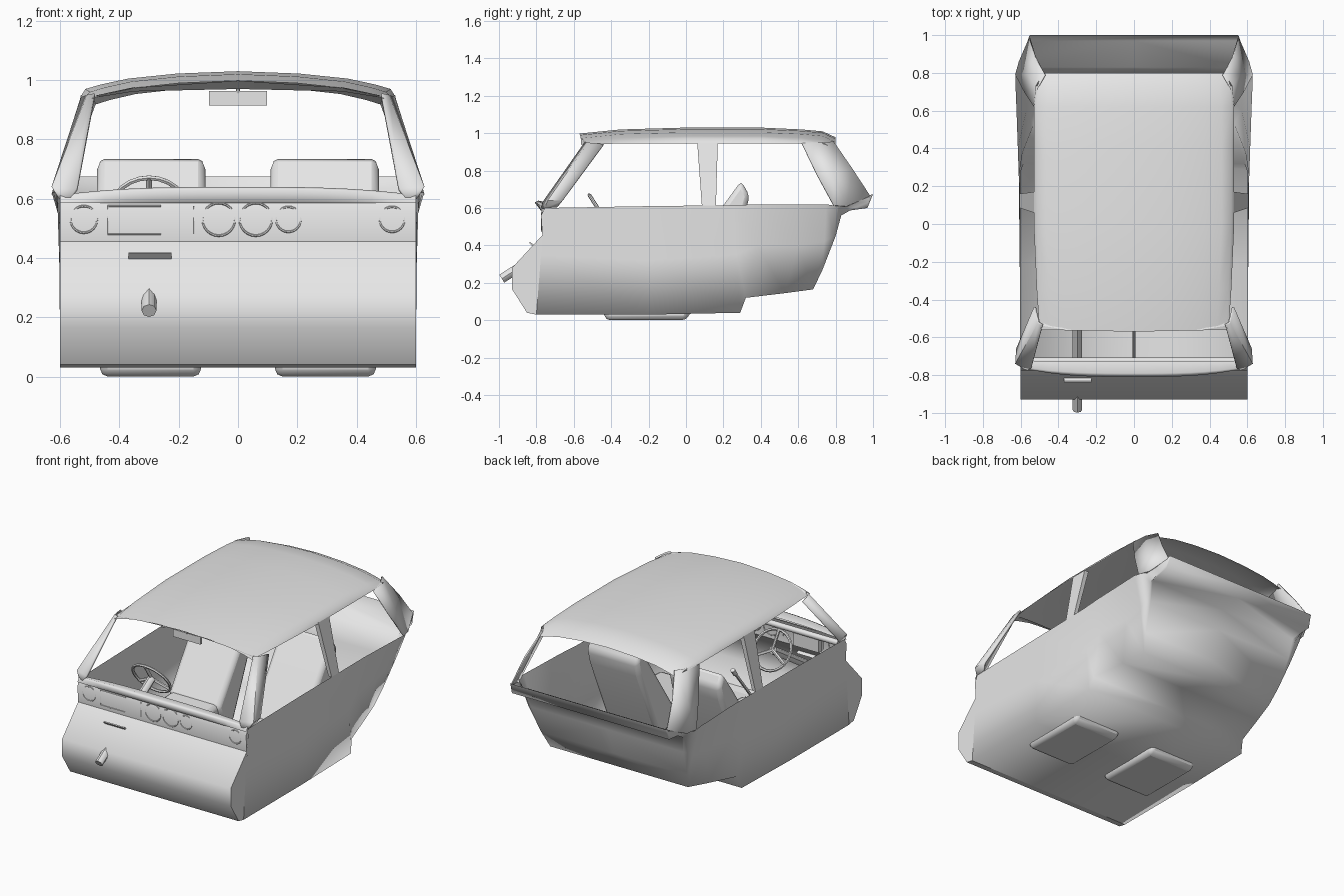
import bpy, bmesh, math
from mathutils import Vector

cube = bpy.data.objects.get("Cube")
if cube:
    bpy.data.objects.remove(cube, do_unlink=True)

shade = (0.8, 0.8, 0.8, 1)
grey = bpy.data.materials.new("light_grey")
grey.use_nodes = True
grey.diffuse_color = shade
grey.node_tree.nodes["Principled BSDF"].inputs["Base Color"].default_value = shade


def finish(name, bm, angle=45, mirror=False, bevel=0, thickness=0):
    """Turn a bmesh into a shaded object with optional modifiers."""
    mesh = bpy.data.meshes.new(name)
    bm.to_mesh(mesh)
    bm.free()
    mesh.materials.append(grey)
    mesh.shade_smooth()
    mesh.set_sharp_from_angle(angle=math.radians(angle))
    obj = bpy.data.objects.new(name, mesh)
    bpy.context.collection.objects.link(obj)
    if mirror:
        obj.modifiers.new("mirror", 'MIRROR')
    if thickness:
        solid = obj.modifiers.new("thickness", 'SOLIDIFY')
        solid.thickness = thickness
        solid.offset = -1
    if bevel:
        mod = obj.modifiers.new("bevel", 'BEVEL')
        mod.width = bevel
        mod.segments = 2
    return obj


def sheet(name, rows, mirror=True, **options):
    """Skin a grid of points, facing away from the middle of the cabin."""
    bm = bmesh.new()
    grid = [[bm.verts.new(p) for p in row] for row in rows]
    for a, b in zip(grid, grid[1:]):
        for i in range(len(a) - 1):
            bm.faces.new((a[i], a[i + 1], b[i + 1], b[i]))
    bm.normal_update()
    middle = Vector((0, 0, 0.5))
    facing = sum((f.calc_center_median() - middle).dot(f.normal) * f.calc_area() for f in bm.faces)
    if facing < 0:
        bmesh.ops.reverse_faces(bm, faces=bm.faces[:])
    return finish(name, bm, mirror=mirror, **options)


def prism(name, profile, x0, x1, **options):
    """Extrude a side profile of (y, z) points across x."""
    bm = bmesh.new()
    face = bm.faces.new([bm.verts.new((x0, y, z)) for y, z in profile])
    new = bmesh.ops.extrude_face_region(bm, geom=[face])["geom"]
    verts = [v for v in new if isinstance(v, bmesh.types.BMVert)]
    bmesh.ops.translate(bm, verts=verts, vec=(x1 - x0, 0, 0))
    bmesh.ops.recalc_face_normals(bm, faces=bm.faces[:])
    return finish(name, bm, **options)


def box(name, xs, ys, zs, **options):
    corners = [(ys[0], zs[0]), (ys[1], zs[0]), (ys[1], zs[1]), (ys[0], zs[1])]
    return prism(name, corners, *xs, **options)


def rod(name, start, end, radius, sides=12):
    start, end = Vector(start), Vector(end)
    axis = end - start
    bm = bmesh.new()
    bmesh.ops.create_cone(bm, cap_ends=True, segments=sides, radius1=radius,
                          radius2=radius, depth=axis.length)
    bm.transform(axis.to_track_quat('Z', 'Y').to_matrix().to_4x4())
    bmesh.ops.translate(bm, verts=bm.verts[:], vec=(start + end) / 2)
    return finish(name, bm)


def ring(name, centre, axis, radius, tube, sides=24, tube_sides=6):
    turn = Vector(axis).to_track_quat('Z', 'Y')
    bm = bmesh.new()
    loops = []
    for i in range(sides):
        a = math.tau * i / sides
        out = Vector((math.cos(a), math.sin(a), 0))
        loop = []
        for j in range(tube_sides):
            b = math.tau * j / tube_sides
            p = out * (radius + tube * math.cos(b)) + Vector((0, 0, tube * math.sin(b)))
            loop.append(bm.verts.new(turn @ p + Vector(centre)))
        loops.append(loop)
    for i in range(sides):
        a, b = loops[i], loops[(i + 1) % sides]
        for j in range(tube_sides):
            k = (j + 1) % tube_sides
            bm.faces.new((a[j], b[j], b[k], a[k]))
    return finish(name, bm)


# Lower body: belt, middle and sill points from front to rear lip
stations = [
    ((.602, -.755, .6), (.6, -.775, .35), (.6, -.8, .03)),
    ((.605, -.2, .61), (.602, -.2, .32), (.6, -.2, .03)),
    ((.61, .25, .615), (.602, .27, .35), (.6, .29, .04)),
    ((.615, .4, .62), (.59, .38, .4), (.585, .32, .12)),
    ((.622, .6, .62), (.57, .6, .4), (.53, .53, .145)),
    ((.628, .75, .62), (.57, .74, .42), (.49, .68, .165)),
    ((.625, .81, .61), (.57, .79, .45), (.52, .73, .27)),
    ((.6, .84, .61), (.565, .83, .56), (.54, .8, .45)),
    ((.585, .9, .63), (.56, .9, .6), (.55, .83, .58)),
    ((.56, .98, .66), (.56, .975, .63), (.56, .97, .6)),
    ((.558, .985, .67), (.555, .995, .673), (.55, 1, .675)),
]
sheet("body_tub", [[b, m, s, (0, s[1], s[2])] for b, m, s in stations], angle=180)

# Firewall with closed ends
firewall = [(-.755, .6), (-.775, .56), (-.768, .455), (-.93, .28), (-.93, .166),
            (-.85, .04), (-.8, .03)]
sheet("firewall", [[(.6, y, z), (0, y, z)] for y, z in firewall])
bm = bmesh.new()
bm.faces.new([bm.verts.new((.6, y, z)) for y, z in firewall])
bm.normal_update()
if bm.faces[:][0].normal.x < 0:
    bmesh.ops.reverse_faces(bm, faces=bm.faces[:])
finish("firewall_end", bm, mirror=True)

# Dashboard top, bowed forward in the middle
rows = []
for i in range(9):
    t = i / 8
    bow = 1 - t ** 3
    x = .6 * t
    rows.append([(x, -.725, .605 + .02 * bow), (x, -.755 - .035 * bow, .612 + .028 * bow),
                 (x, -.76 - .05 * bow, .608 + .022 * bow), (x, -.775, .585)])
sheet("dashboard_top", rows, angle=120)
rod("dashboard_roll", (-.58, -.725, .58), (.58, -.725, .58), .018)

# Roof, domed across and along
columns = [(0, 0), (.2, .008), (.36, .025), (.45, .045), (.5, .06)]
ribs = [(-.55, .998, .98), (-.35, 1.02, 1), (0, 1.03, 1.03), (.4, 1.03, 1.03),
        (.62, 1.02, 1.03), (.73, 1.01, 1.01), (.8, .978, .96)]
roof = []
for y, top, width in ribs:
    row = [(x * width, y - .02 * (1 - x) * (y < -.5), top - drop) for x, drop in columns]
    row.append((.515 * width, min(max(y, -.5), .75), .945))
    roof.append(row)
sheet("roof", roof, angle=60)

# Pillars
sheet("front_pillar", [
    [(.57, -.775, .595), (.604, -.755, .6), (.606, -.69, .603)],
    [(.545, -.765, .635), (.629, -.74, .64), (.624, -.66, .64)],
    [(.485, -.54, .955), (.51, -.525, .95), (.53, -.44, .942)]], thickness=.012)
sheet("middle_pillar", [
    [(.58, .09, .61), (.607, .085, .61), (.607, .16, .61), (.58, .155, .61)],
    [(.5, .06, .95), (.53, .06, .95), (.53, .17, .95), (.5, .17, .95)]])
sheet("rear_pillar", [
    [(.629, .79, .615), (.61, .86, .61), (.556, .985, .665)],
    [(.582, .7, .78), (.562, .79, .78), (.528, .89, .81)],
    [(.53, .62, .946), (.515, .72, .952), (.475, .79, .955)]], angle=120, thickness=.008)

# Header rail and rear view mirror
sheet("windscreen_header", [
    [(0, -.57, .998), (.36, -.56, .974), (.48, -.54, .948)],
    [(0, -.53, .97), (.35, -.52, .962), (.475, -.5, .942)]])
box("mirror", (-.097, .097), (-.52, -.505), (.915, .963))
rod("mirror_stem", (0, -.512, .95), (0, -.53, .99), .006, 8)

# Front seats
cushion = [(-.43, 0), (0, 0), (.06, .1), (.05, .28), (-.4, .25), (-.46, .12)]
backrest = [(-.04, .26), (.2, .615), (.295, .745), (.34, .665), (.315, .57), (.12, .12), (.02, .12)]
for side, sign in (("left", 1), ("right", -1)):
    prism(side + "_seat_cushion", cushion, .125 * sign, .465 * sign, bevel=.025)
    prism(side + "_seat_back", backrest, .11 * sign, .475 * sign, bevel=.025)

# Steering column and wheel
hub = Vector((-.3, -.45, .565))
foot = Vector((-.3, -.985, .222))
axis = (hub - foot).normalized()
rod("steering_column", foot, hub, .025, 8)
ring("steering_wheel", hub, axis, .125, .009)
upward = axis.cross(Vector((1, 0, 0))).normalized()
for i in range(3):
    a = math.tau * i / 3 - math.pi / 2
    spoke = Vector((1, 0, 0)) * math.cos(a) + upward * math.sin(a)
    rod("wheel_spoke", hub, hub + spoke * .125, .01, 8)

# Gear lever
rod("gear_lever", (0, -.71, .05), (0, -.49, .325), .009, 8)
rod("gear_knob", (0, -.5, .31), (0, -.475, .345), .014)

# Dashboard instruments and trims
for x, radius in ((-.52, .045), (-.065, .055), (.06, .055), (.17, .042), (.52, .042)):
    ring("gauge_rim", (x, -.77, .53), (0, 1, 0), radius, .004)
box("instrument_box", (-.44, -.26), (-.755, -.72), (.48, .575))
for z in (.48, .575):
    rod("panel_trim", (-.44, -.771, z), (-.26, -.771, z), .003, 6)
for x in (-.44, -.15):
    rod("panel_trim", (x, -.771, .48), (x, -.771, .575), .003, 6)
prism("vent", [(-.8, .39), (-.815, .39), (-.84, .415), (-.832, .418)], -.37, -.225)
